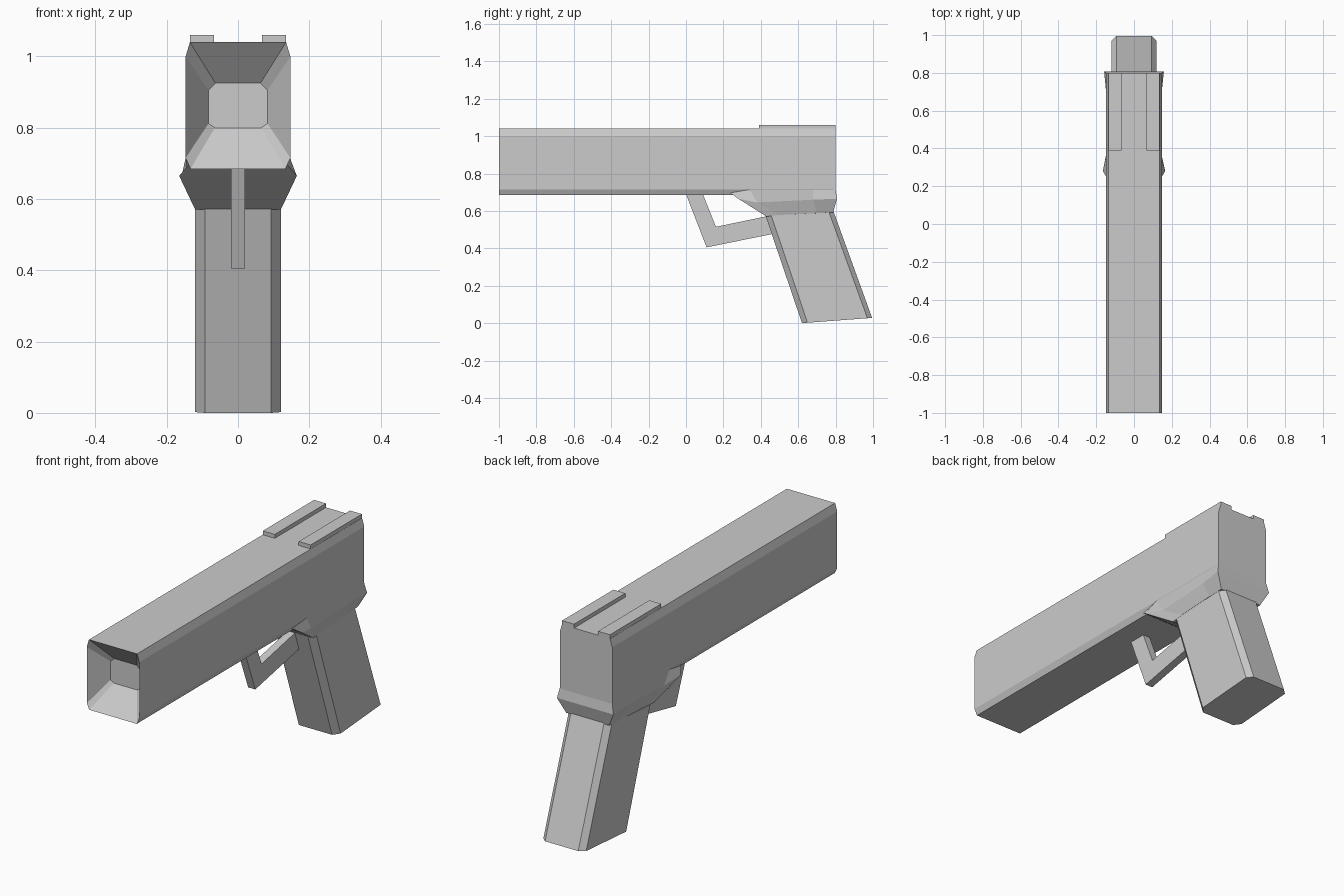
import bpy, bmesh

if "Cube" in bpy.data.objects:
    bpy.data.objects.remove(bpy.data.objects["Cube"])


def loft(name, rings):
    """Skin a list of equal-length closed rings and cap both ends."""
    bm = bmesh.new()
    vs = [[bm.verts.new(p) for p in r] for r in rings]
    n = len(rings[0])
    for a, b in zip(vs, vs[1:]):
        for i in range(n):
            j = (i + 1) % n
            bm.faces.new((a[i], a[j], b[j], b[i]))
    bm.faces.new(vs[0])
    bm.faces.new(vs[-1])
    bmesh.ops.recalc_face_normals(bm, faces=bm.faces)
    me = bpy.data.meshes.new(name)
    bm.to_mesh(me)
    bm.free()
    ob = bpy.data.objects.new(name, me)
    bpy.context.collection.objects.link(ob)
    return ob


def mirrored(half):
    """Complete a right-hand half ring with its reflection across x = 0."""
    return half + [(-x, y, z) for x, y, z in reversed(half)]


def extrude_side(name, profile, x0, x1):
    """Extrude a (y, z) profile from x0 to x1."""
    return loft(name, [[(x, y, z) for y, z in profile] for x in (x0, x1)])


# Main body with chamfered section and a tapered recess in the front
outer = [(0.133, 0.685), (0.147, 0.715), (0.147, 1.0), (0.135, 1.04)]
inner = [(0.065, 0.80), (0.083, 0.812), (0.083, 0.905), (0.063, 0.925)]
loft("body", [mirrored([(x, y, z) for x, z in sec])
              for sec, y in ((outer, 0.8), (outer, -1.0), (inner, -0.9))])

# Two raised rails on top at the rear
rail = [(0.39, 1.03), (0.8, 1.03), (0.8, 1.06), (0.39, 1.06)]
for side, name in ((1, "rail_right"), (-1, "rail_left")):
    extrude_side(name, rail, side * 0.067, side * 0.134)


# Slanted grip with chamfered corners
def grip_ring(front, back, z_front, z_back):
    half = []
    for x, y in ((0.093, front), (0.12, front + 0.03),
                 (0.12, back - 0.025), (0.093, back)):
        t = (y - front) / (back - front)
        half.append((x, y, z_front + t * (z_back - z_front)))
    return mirrored(half)


loft("grip", [grip_ring(0.62, 0.995, 0.0, 0.028),
              grip_ring(0.425, 0.787, 0.575, 0.602)])

# Flared collar between grip and body
loft("collar", [mirrored(h) for h in (
    [(0.12, 0.43, 0.57), (0.121, 0.50, 0.578),
     (0.121, 0.70, 0.588), (0.12, 0.787, 0.592)],
    [(0.165, 0.28, 0.665), (0.143, 0.38, 0.645),
     (0.145, 0.68, 0.66), (0.158, 0.807, 0.665)],
    [(0.135, 0.23, 0.70), (0.146, 0.34, 0.715),
     (0.146, 0.68, 0.72), (0.146, 0.799, 0.72)])])

# Angled guard below the body
guard = [(0.0, 0.69), (0.09, 0.69), (0.16, 0.515),
         (0.45, 0.575), (0.48, 0.48), (0.11, 0.405)]
extrude_side("guard", guard, -0.02, 0.02)
